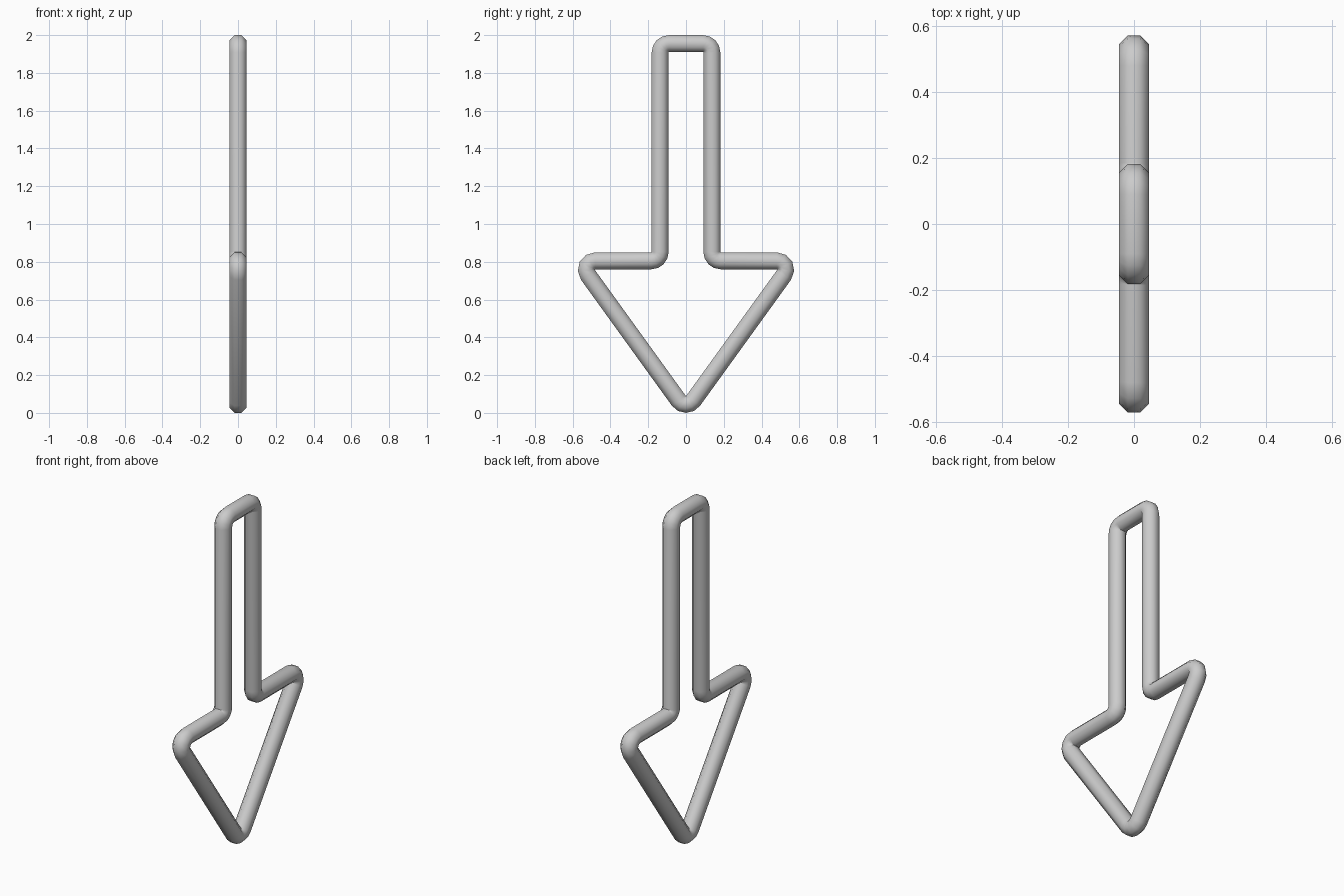
import bpy, bmesh
from math import sin, cos, pi, atan2, radians
from mathutils import Vector

if "Cube" in bpy.data.objects:
    bpy.data.objects.remove(bpy.data.objects["Cube"])

R = 0.047                      # bend radius of the centre line
APOTHEM = 0.045                # half thickness of the tube
SIDES = 8
r = APOTHEM / cos(pi / SIDES)

tip, wing = (0.0, 0.092), (0.481, 0.758)
slant = atan2(wing[1] - tip[1], wing[0] - tip[0]) - pi / 2


def bend(pivot, a0, a1, steps, sign=1):
    """Ring centres and outward directions round one corner, in the YZ plane."""
    out = []
    for i in range(steps + 1):
        a = a0 + (a1 - a0) * i / steps
        d = Vector((0, cos(a), sin(a)))
        out.append((Vector((0, *pivot)) + d * R, d * sign))
    return out


# Right half of the arrow outline, from tip to top
right = (bend(tip, -pi / 2, slant, 2)
         + bend(wing, slant, pi / 2, 4)
         + bend((0.184, 0.852), -pi / 2, -pi, 4, -1)
         + bend((0.090, 1.908), 0, pi / 2, 4))

# Mirrored left half, sharing the tip ring
flip = lambda v: Vector((v.x, -v.y, v.z))
rings = right + [(flip(c), flip(d)) for c, d in reversed(right[1:])]

# Sweep the octagonal tube round the closed outline
bm = bmesh.new()
loops = []
for c, d in rings:
    angles = [(k + 0.5) * 2 * pi / SIDES for k in range(SIDES)]
    loops.append([bm.verts.new(c + d * r * cos(a) + Vector((r * sin(a), 0, 0)))
                  for a in angles])
for i, a in enumerate(loops):
    b = loops[(i + 1) % len(loops)]
    for k in range(SIDES):
        n = (k + 1) % SIDES
        bm.faces.new((a[k], a[n], b[n], b[k])).smooth = True
bmesh.ops.recalc_face_normals(bm, faces=bm.faces)

mesh = bpy.data.meshes.new("arrow_tube")
bm.to_mesh(mesh)
bm.free()
bpy.context.collection.objects.link(bpy.data.objects.new("arrow_tube", mesh))
